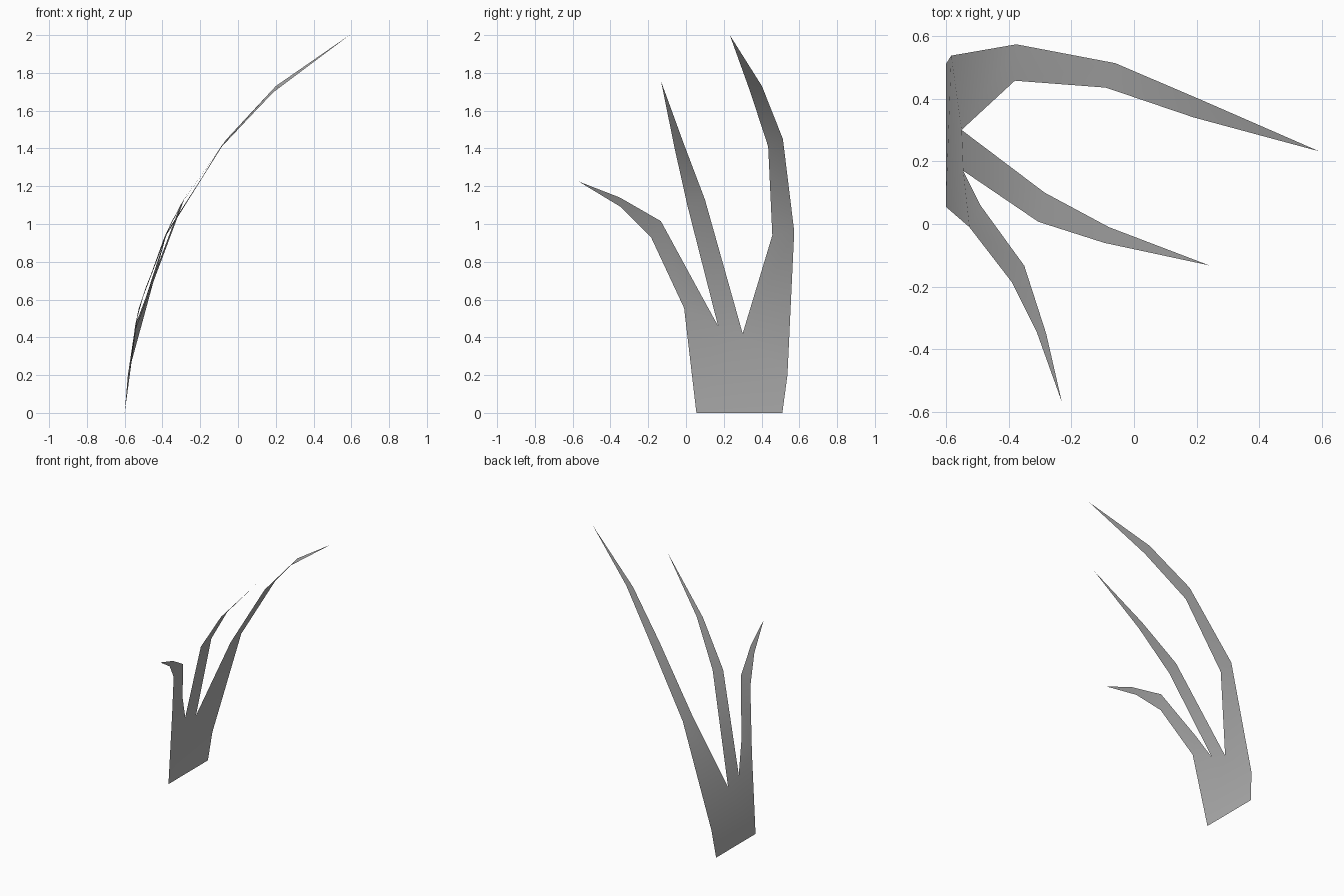
import bpy
import bmesh

cube = bpy.data.objects.get("Cube")
if cube:
    bpy.data.objects.remove(cube, do_unlink=True)

# Single grey leaf colour
grey = bpy.data.materials.new("leaf_grey")
grey.use_nodes = True
colour = (0.45, 0.45, 0.45, 1)
grey.diffuse_color = colour
grey.node_tree.nodes["Principled BSDF"].inputs["Base Color"].default_value = colour

bm = bmesh.new()


def point(x, y, z):
    return bm.verts.new((x, y, z))


def blade(back, front, pairs, tip):
    """Strip of quads from a shared root edge, closed by a pointed tip."""
    for p, q in pairs:
        new_back, new_front = point(*p), point(*q)
        bm.faces.new((front, back, new_back, new_front))
        back, front = new_back, new_front
    bm.faces.new((front, back, point(*tip)))


# Root of the tuft, with two notches between the blades
base_front = point(-0.6, 0.055, 0)
base_back = point(-0.6, 0.51, 0)
side_back = point(-0.583, 0.537, 0.2)
notch_back = point(-0.55, 0.30, 0.42)
notch_front = point(-0.545, 0.17, 0.46)
side_front = point(-0.525, -0.01, 0.555)
bm.faces.new((base_front, base_back, side_back, notch_back))
bm.faces.new((base_front, notch_back, notch_front, side_front))

# Tall back blade
blade(side_back, notch_back, [
    ((-0.375, 0.573, 0.96), (-0.38, 0.457, 0.94)),
    ((-0.06, 0.513, 1.45), (-0.09, 0.435, 1.41)),
    ((0.2, 0.402, 1.73), (0.19, 0.34, 1.70)),
], (0.59, 0.232, 2.0))

# Middle blade
blade(notch_back, notch_front, [
    ((-0.285, 0.1, 1.13), (-0.305, 0.007, 1.10)),
    ((-0.08, -0.01, 1.42), (-0.095, -0.06, 1.40)),
], (0.24, -0.132, 1.755))

# Short front blade, starting with a fold beside the notch
fold = point(-0.49, 0.06, 0.66)
bm.faces.new((side_front, notch_front, fold))
blade(fold, side_front, [
    ((-0.35, -0.133, 1.015), (-0.39, -0.185, 0.93)),
    ((-0.28, -0.35, 1.14), (-0.31, -0.345, 1.09)),
], (-0.23, -0.568, 1.225))

bmesh.ops.recalc_face_normals(bm, faces=bm.faces)
for face in bm.faces:
    face.smooth = True

mesh = bpy.data.meshes.new("grass_tuft")
bm.to_mesh(mesh)
bm.free()
mesh.materials.append(grey)
tuft = bpy.data.objects.new("grass_tuft", mesh)
bpy.context.collection.objects.link(tuft)
